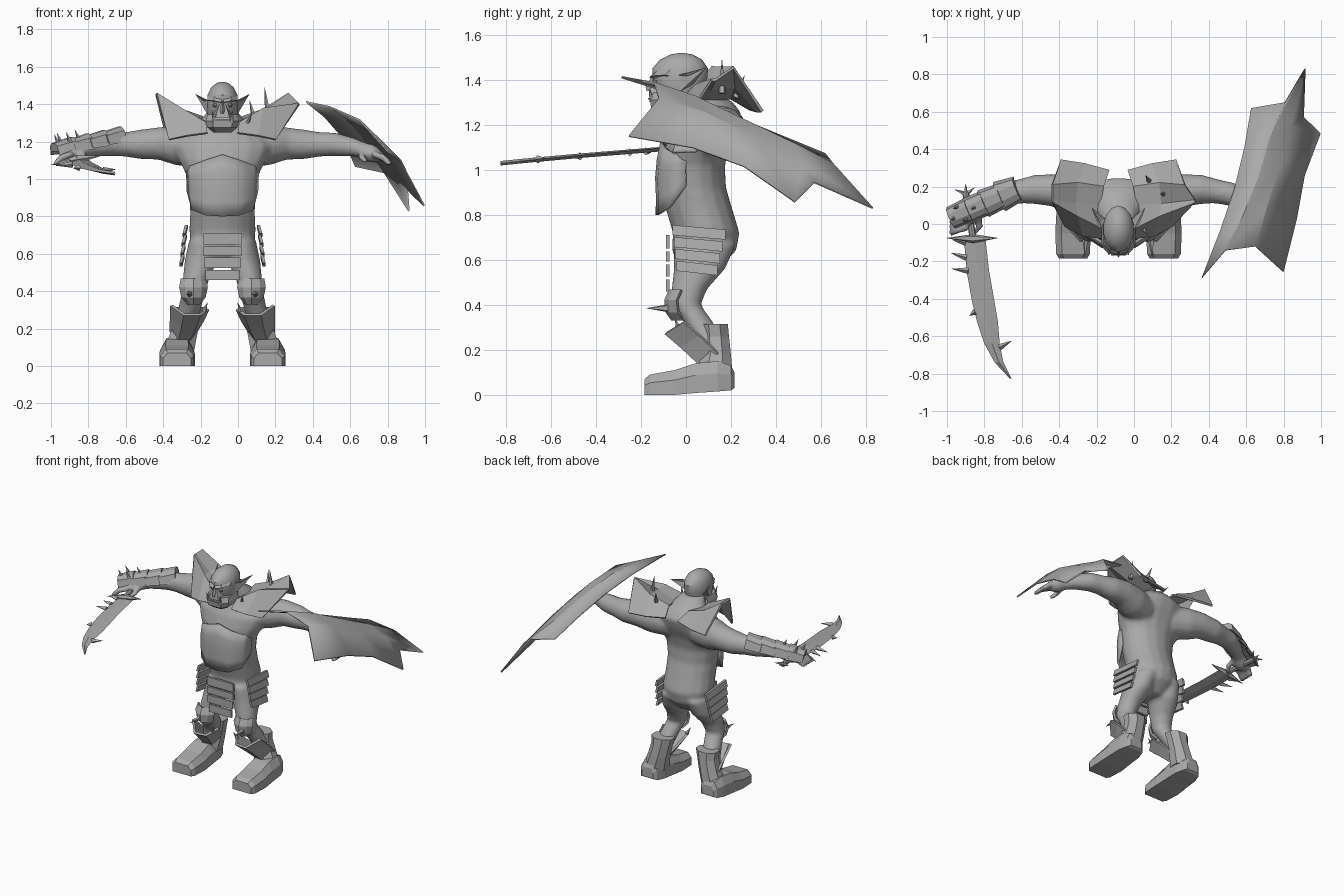
import bpy, math
from mathutils import Vector

XC = -0.083  # body centre line
grey = bpy.data.materials.new("plain_grey")
grey.diffuse_color = (0.4, 0.4, 0.4, 1)


def make(name, verts, faces, smooth=None, thick=0):
    me = bpy.data.meshes.new(name)
    me.from_pydata([(v[0] + XC, v[1], v[2]) for v in verts], [], faces)
    me.materials.append(grey)
    ob = bpy.data.objects.new(name, me)
    bpy.context.collection.objects.link(ob)
    bpy.ops.object.select_all(action='DESELECT')
    bpy.context.view_layer.objects.active = ob
    ob.select_set(True)
    bpy.ops.object.mode_set(mode='EDIT')
    bpy.ops.mesh.select_all(action='SELECT')
    bpy.ops.mesh.normals_make_consistent(inside=False)
    bpy.ops.object.mode_set(mode='OBJECT')
    if smooth:
        bpy.ops.object.shade_smooth_by_angle(angle=math.radians(smooth))
    if thick:
        m = ob.modifiers.new("thickness", 'SOLIDIFY')
        m.thickness, m.offset = thick, 0
    return ob


def loft(name, rings, smooth=None):
    n, verts = len(rings[0]), [p for r in rings for p in r]
    faces = [(i * n + j, i * n + (j + 1) % n, (i + 1) * n + (j + 1) % n, (i + 1) * n + j)
             for i in range(len(rings) - 1) for j in range(n)]
    faces += [tuple(range(n)), tuple(range(len(verts) - n, len(verts)))]
    return make(name, verts, faces, smooth)


def sheet(name, rows, thick, smooth=None):
    n, verts = len(rows[0]), [p for r in rows for p in r]
    faces = [(i * n + j, i * n + j + 1, (i + 1) * n + j + 1, (i + 1) * n + j)
             for i in range(len(rows) - 1) for j in range(n - 1)]
    return make(name, verts, faces, smooth, thick)


def column(name, specs, n=16, smooth=None):
    """Stack of level ellipses: x, y, z, rx, ry."""
    return loft(name, [[(x + rx * math.cos(a), y + ry * math.sin(a), z)
                        for a in [2 * math.pi * (k + .5) / n for k in range(n)]]
                       for x, y, z, rx, ry in specs], smooth)


def tube(name, specs, n=10, smooth=None):
    """Round tube along a path: x, y, z, radius."""
    pts = [Vector(s[:3]) for s in specs]
    rings = []
    for i, s in enumerate(specs):
        d = (pts[min(i + 1, len(pts) - 1)] - pts[max(i - 1, 0)]).normalized()
        a = d.cross(Vector((0, 0, 1)) if abs(d.z) < .9 else Vector((0, 1, 0))).normalized()
        b = d.cross(a)
        rings.append([tuple(pts[i] + s[3] * (a * math.cos(t) + b * math.sin(t)))
                      for t in [2 * math.pi * k / n for k in range(n)]])
    return loft(name, rings, smooth)


def spike(name, base, tip, r, n=5):
    return tube(name, [(*base, r), (*tip, r * .05)], n)


def box(name, x0, x1, y0, y1, z0, z1, lean=0, skew=0):
    """Plate; lean shifts the bottom in x, skew lowers the back."""
    v = [(x + (lean if z == z0 else 0), y, z - (skew if y == y1 else 0))
         for z in (z0, z1) for x, y in ((x0, y0), (x1, y0), (x1, y1), (x0, y1))]
    return make(name, v, [(0, 1, 2, 3), (4, 5, 6, 7), (0, 1, 5, 4), (1, 2, 6, 5), (2, 3, 7, 6), (3, 0, 4, 7)])


# body: torso, arms, hands and legs fused into one skin
skin = [column("torso", [(0, .06, .56, .09, .08), (0, .08, .64, .165, .145), (0, .09, .72, .18, .15),
                         (0, .06, .82, .175, .15), (0, .035, .92, .18, .145), (0, .035, 1.02, .195, .14),
                         (0, .05, 1.1, .235, .145), (0, .08, 1.18, .27, .15), (0, .11, 1.25, .22, .14),
                         (0, .1, 1.3, .13, .11), (0, .03, 1.37, .075, .075)])]
for s in (-1, 1):
    skin.append(tube("arm", [(s * x, y, z, r) for x, y, z, r in (
        (.12, .11, 1.17, .11), (.24, .15, 1.18, .108), (.34, .18, 1.19, .088), (.44, .185, 1.185, .08),
        (.52, .175, 1.185, .066), (.6, .16, 1.185, .064), (.7, .11, 1.17, .05), (.75, .075, 1.155, .043),
        (.8, .05, 1.135, .05), (.84, .03, 1.115, .032))], 14))
    for k in range(4):  # fingers
        y = .075 - k * .03
        skin.append(tube("finger", [(s * .8, y, 1.135, .02), (s * .86, y - .02, 1.115, .019),
                                    (s * .9, y - .04, 1.075, .015)], 8))
    skin.append(tube("thumb", [(s * .75, .05, 1.14, .022), (s * .74, -.01, 1.12, .02),
                               (s * .77, -.05, 1.09, .015)], 8))
    skin.append(column("leg", [(s * .095, .085, .67, .085, .14), (s * .115, .06, .56, .088, .115),
                               (s * .14, .015, .47, .072, .08), (s * .155, 0, .4, .064, .066),
                               (s * .17, .05, .33, .062, .066), (s * .19, .1, .25, .062, .066),
                               (s * .21, .13, .15, .062, .066)]))
bpy.ops.object.select_all(action='DESELECT')
for o in skin:
    o.select_set(True)
body = skin[0]
bpy.context.view_layer.objects.active = body
bpy.ops.object.join()
body.name = "body"
m = body.modifiers.new("fuse", 'REMESH')
m.mode, m.voxel_size, m.use_smooth_shade = 'VOXEL', .013, True
m = body.modifiers.new("soften", 'SMOOTH')
m.iterations, m.factor = 6, .5

# head: skull, jaw, face details
column("skull", [(0, -.02, 1.29, .06, .08), (0, -.025, 1.34, .082, .1), (0, -.028, 1.4, .084, .122),
                 (0, -.026, 1.45, .082, .124), (0, -.022, 1.49, .062, .094), (0, -.02, 1.513, .032, .05),
                 (0, -.02, 1.52, .008, .01)], 14, 35)
loft("jaw", [[(-w, yb, z), (-w, yf + .04, z), (-w * .6, yf, z), (w * .6, yf, z), (w, yf + .04, z), (w, yb, z)]
             for z, w, yf, yb in ((1.25, .05, -.12, -.03), (1.275, .08, -.155, 0),
                                  (1.31, .09, -.16, 0), (1.345, .08, -.145, -.01))])
loft("muzzle", [[(-w, -.08, z), (-w * .6, yf, z), (w * .6, yf, z), (w, -.08, z)]
                for z, w, yf in ((1.33, .06, -.165), (1.36, .05, -.16), (1.4, .025, -.15))])
loft("nose", [[(-w, -.13, z), (0, yf, z), (w, -.13, z)]
              for z, w, yf in ((1.35, .03, -.175), (1.37, .028, -.18), (1.42, .012, -.15))])
box("mouth", -.04, .04, -.168, -.1, 1.313, 1.32)
for s in (-1, 1):
    loft("brow", [[(s * x, y, 1.405 + h), (s * x, y - .025, 1.41 + h), (s * x, y, 1.435 + h)]
                  for x, y, h in ((.005, -.14, 0), (.045, -.125, .008), (.08, -.07, .012))])
    tube("eye", [(s * .04, -.13, 1.397, .014), (s * .04, -.145, 1.397, .006)], 8)
    spike("tusk", (s * .045, -.15, 1.305), (s * .055, -.165, 1.365), .013)
    make("ear", [(s * .075, -.04, 1.42), (s * .08, -.03, 1.345), (s * .075, .03, 1.38),
                 (s * .11, 0, 1.43), (s * .145, .09, 1.455)],
         [(0, 1, 4), (0, 4, 3), (0, 3, 2), (2, 3, 4), (1, 2, 4), (0, 2, 1)])

# flared shoulder guards
for s, fx, fz in ((-1, .353, 1.455), (1, .41, 1.4)):
    sheet("shoulder_guard", [
        [(s * .08, -.075, 1.245), (s * .09, -.02, 1.3), (s * .1, .1, 1.31), (s * .08, .2, 1.32), (s * .05, .285, 1.27)],
        [(s * .19, -.06, 1.23), (s * .22, .045, 1.375), (s * .23, .11, 1.36), (s * .22, .22, 1.37), (s * .18, .32, 1.26)],
        [(s * .285, -.01, 1.21), (s * fx, .115, fz), (s * fx, .13, fz), (s * .355, .21, 1.455), (s * .31, .34, 1.26)]],
        .014)
spike("shoulder_spike", (.245, .16, 1.34), (.225, .16, 1.49), .018)
spike("shoulder_spike", (.17, .22, 1.32), (.145, .26, 1.42), .018)
spike("shoulder_spike", (.13, -.02, 1.29), (.16, -.06, 1.36), .012)

# belly plate wrapped round the front
cols = [(-.19, .0), (-.165, -.07), (-.09, -.118), (0, -.128), (.09, -.118), (.165, -.07), (.19, .0)]
tops, lows = [1.08, 1.07, 1.1, 1.13, 1.1, 1.07, 1.08], [.93, .835, .805, .8, .805, .835, .93]
sheet("belly_plate", [[(x * (1 - .03 * t), y - .014 * math.sin(math.pi * min(1, t * 1.2)) + .022 * (1 - t),
                        hi + (lo - hi) * t) for (x, y), hi, lo in zip(cols, tops, lows)]
                      for t in (0, .25, .5, .75, 1)], .014, 40)

# belt plates: front and hips
for k, (z1, z0, w) in enumerate(((.71, .65, .105), (.638, .592, .105), (.58, .525, .1), (.513, .46, .09))):
    box("front_plate", -w, w, -.09, -.074, z0, z1)
for s in (-1, 1):
    for k in range(4):
        z = .755 - .053 * k
        x = .185 + .006 * k
        lo, hi = sorted((s * x, s * (x + .016)))
        box("hip_plate", lo, hi, -.06 + .006 * k, .175 - .012 * k, z - .045, z, s * .012, .02)
    # knee guard with spike
    sheet("knee_guard", [[(s * (.155 + dx * w), y + abs(dx) ** 2 * 9, z) for dx in (-.075, -.045, 0, .045, .075)]
                         for z, w, y in ((.465, .85, -.07), (.42, .95, -.09), (.37, .8, -.085), (.335, .4, -.06))], .014)
    spike("knee_spike", (s * .175, -.08, .385), (s * .18, -.175, .385), .018)
    # shin guard, wide at the top
    sheet("shin_guard", [[(s * (cx + dx * w), y + dy, z + dz) for dx, dy, dz in
                          ((-1, .09, .03), (-.55, .01, 0), (.3, 0, 0), (1, .08, .05))]
                         for cx, w, y, z in ((.175, .098, -.09, .275), (.19, .085, -.02, .215), (.215, .06, .065, .135))], .016)
    spike("shin_spike", (s * .1, -.03, .29), (s * .08, -.05, .34), .014)
    # boot shaft and foot
    column("boot_shaft", [(s * .18, .125, .315, .085, .066), (s * .185, .13, .26, .075, .066),
                          (s * .205, .135, .18, .078, .07), (s * .235, .125, .08, .09, .09)], 8)
    loft("foot", [[(s * (.243 + a * w), y, z) for a, z in
                   ((-1, b), (-1, b + (h - b) * .6), (-.65, h), (.65, h), (1, b + (h - b) * .6), (1, b))]
                  for y, w, h, b in ((-.185, .075, .07, 0), (-.16, .09, .09, 0), (-.05, .095, .11, 0),
                                     (.04, .09, .14, .008), (.14, .085, .15, .015), (.2, .065, .13, .02),
                                     (.215, .045, .1, .03))])

# ridged wing-like shield
pts = [
    [(.364, -.286, 1.412), (.49, -.14, 1.385), (.65, -.12, 1.315), (.797, -.254, 1.15)],
    [(.46, -.04, 1.335), (.58, .04, 1.325), (.705, .08, 1.255), (.868, .03, 1.1)],
    [(.535, .18, 1.25), (.665, .25, 1.225), (.775, .3, 1.15), (.91, .26, 1.015)],
    [(.59, .41, 1.155), (.725, .46, 1.125), (.835, .52, 1.03), (.995, .484, .858)],
    [(.626, .618, 1.07), (.807, .65, 1.03), (.914, .83, .83), (.905, .57, .945)]]
sheet("shield", [[(x - XC, y, z) for x, y, z in r] for r in pts], .01, 20)

# curved sword with barbs, held in the other hand
def blade_z(x, y):
    return 1.03 + (y + .82) * .09 + (x + .83) * .12 * (y + .82)


sections = [(-.91, -.795, -.07), (-.895, -.775, -.25), (-.865, -.745, -.42), (-.84, -.728, -.52),
            (-.8, -.718, -.64), (-.745, -.698, -.74), (-.665, -.655, -.825)]
loft("blade", [[(a - XC, y, blade_z(a, y)), ((a + b) / 2 - XC, y, blade_z((a + b) / 2, y) + .01),
                (b - XC, y, blade_z(b, y)), ((a + b) / 2 - XC, y, blade_z((a + b) / 2, y) - .01)]
               for a, b, y in sections])
for x, y, tx, ty in ((-.9, -.1, -.97, -.085), (-.895, -.18, -.98, -.155), (-.885, -.25, -.975, -.24),
                     (-.85, -.47, -.88, -.49), (-.72, -.66, -.655, -.625)):
    spike("barb", (x - XC, y, blade_z(x, y)), (tx - XC, ty, blade_z(tx, ty)), .018, 4)
for s in (-1, 1):
    spike("guard", (-.86 - XC, -.078, 1.105), (-.865 + s * .135 - XC, -.075, 1.1 + s * .025), .024, 6)
tube("handle", [(-.86 - XC, -.08, 1.105, .018), (-.9 - XC, .17, 1.12, .018)], 8, 40)
for dx, dy in ((-.06, .02), (.05, .03), (0, .05)):
    spike("pommel_spike", (-.9 - XC, .16, 1.12), (-.9 + dx - XC, .165 + dy, 1.13), .014)

# overlapping forearm guard plates
a, b = Vector((-.63 - XC, .185, 1.23)), Vector((-.975 - XC, .035, 1.155))
d = (b - a).normalized()
side = d.cross(Vector((0, 0, 1))).normalized()
up = side.cross(d)
for k in range(4):
    rings = []
    for t, w, h in ((k * .25 - .02, .068, .05), (k * .25 + .27, .085 - .008 * k, .038)):
        c = a.lerp(b, t)
        rings.append([tuple(c + side * (w * p) + up * (h * q)) for p, q in
                      ((-1, -.7), (-.8, .6), (-.35, 1), (.35, 1), (.8, .6), (1, -.7), (.7, -.2), (-.7, -.2))])
    loft("forearm_plate", rings)
for t, w in ((.8, -.04), (.85, .04), (.95, -.01), (.62, .0)):
    c = a.lerp(b, t) + side * w + up * .025
    spike("forearm_spike", c, c + up * .06 + d * .015, .014)
